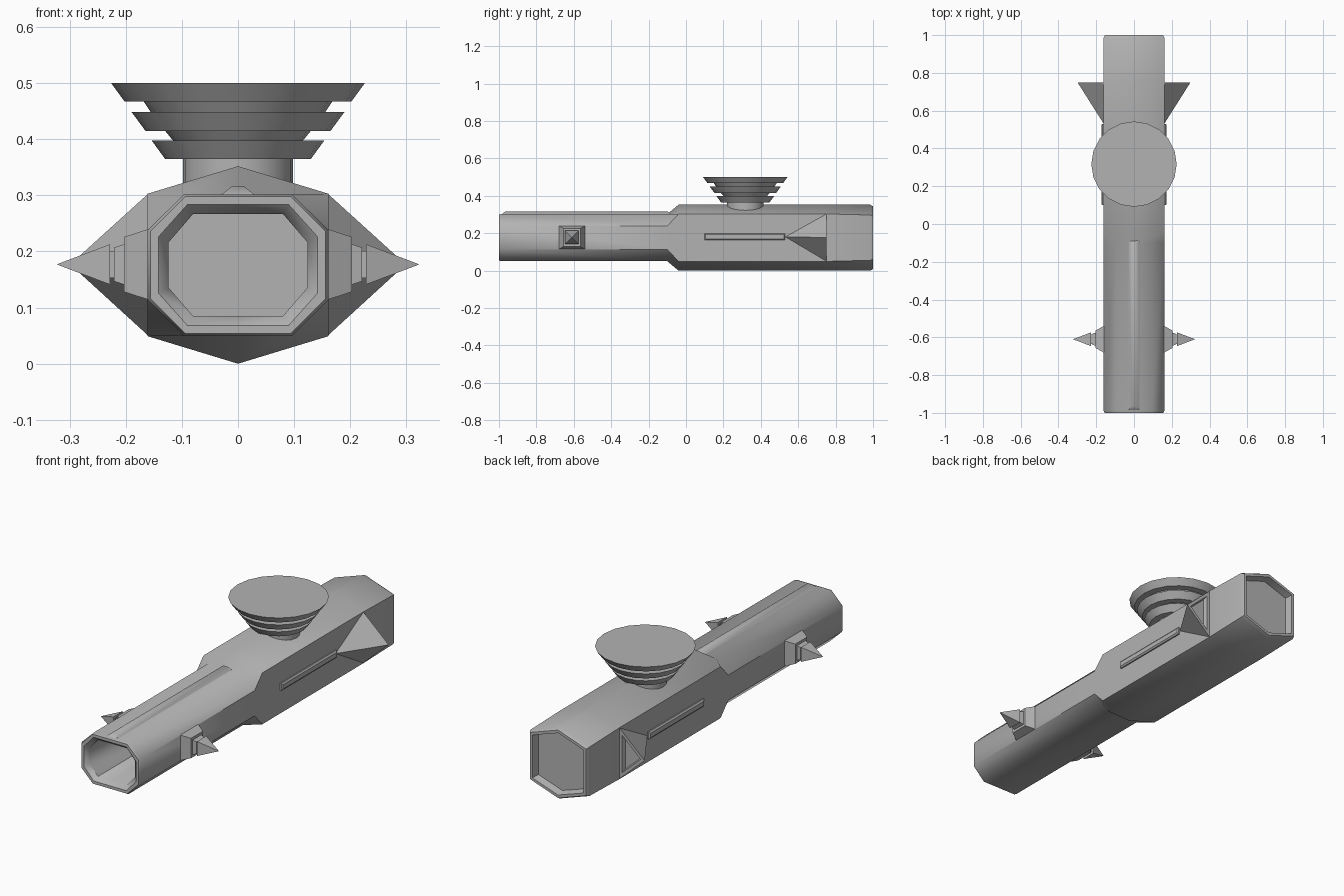
import bpy, bmesh, math

if "Cube" in bpy.data.objects:
    bpy.data.objects.remove(bpy.data.objects["Cube"])

CZ = 0.176  # height of the body axis

grey = bpy.data.materials.new("dark_grey")
grey.diffuse_color = (0.45, 0.45, 0.45, 1)
grey.use_nodes = True
grey.node_tree.nodes["Principled BSDF"].inputs["Base Color"].default_value = grey.diffuse_color


def finish(name, bm, smooth=0):
    bmesh.ops.remove_doubles(bm, verts=bm.verts[:], dist=1e-5)
    bmesh.ops.recalc_face_normals(bm, faces=bm.faces[:])
    me = bpy.data.meshes.new(name)
    bm.to_mesh(me)
    bm.free()
    me.materials.append(grey)
    ob = bpy.data.objects.new(name, me)
    bpy.context.collection.objects.link(ob)
    if smooth:
        bpy.ops.object.select_all(action='DESELECT')
        ob.select_set(True)
        bpy.context.view_layer.objects.active = ob
        bpy.ops.object.shade_smooth_by_angle(angle=math.radians(smooth))
    return ob


def loft(name, rings, smooth=0):
    """Skin matching rings of points and cap both ends."""
    bm = bmesh.new()
    rows = [[bm.verts.new(p) for p in r] for r in rings]
    n = len(rows[0])
    for a, b in zip(rows, rows[1:]):
        for i in range(n):
            j = (i + 1) % n
            bm.faces.new((a[i], a[j], b[j], b[i]))
    bm.faces.new(rows[0])
    bm.faces.new(rows[-1])
    return finish(name, bm, smooth)


def section(y, w, top, cx, h, cz):
    half = [(0, top), (cx, h), (w, cz), (w, -cz), (cx, -h)]
    pts = half + [(-x, -z) for x, z in half]
    return [(x, y, CZ + z) for x, z in pts]


def octagon(y, w, h, cx, cz):
    return section(y, w, h, cx, h, cz)


def hexagon(y, w, top, h):
    return section(y, w, top, w, h, h)


# Body: deep muzzle bore, octagonal front, hexagonal rear, shallow rear recess
loft("body", [
    octagon(-0.50, 0.124, 0.091, 0.080, 0.040),
    octagon(-0.98, 0.124, 0.091, 0.080, 0.040),
    octagon(-1.00, 0.142, 0.108, 0.090, 0.050),
    octagon(-1.00, 0.156, 0.122, 0.094, 0.060),
    octagon(-0.988, 0.161, 0.126, 0.096, 0.0625),
    octagon(-0.10, 0.161, 0.126, 0.096, 0.0625),
    hexagon(-0.04, 0.161, 0.176, 0.127),
    hexagon(0.75, 0.161, 0.176, 0.127),
    hexagon(0.985, 0.161, 0.176, 0.121),
    hexagon(1.00, 0.154, 0.168, 0.115),
    hexagon(1.00, 0.140, 0.153, 0.106),
    hexagon(0.965, 0.132, 0.144, 0.100),
], smooth=42)

# Raised strip along the top of the barrel
loft("top_strip", [
    [(-0.030, y0, 0.301), (0.030, y0, 0.301), (0.010, y1, 0.317), (-0.010, y1, 0.317)]
    for y0, y1 in ((-0.985, -0.965), (-0.08, -0.10))
], smooth=42)

for s, side in ((1, "right"), (-1, "left")):
    # Stepped side mount ending in a spike
    steps = [(0.150, 0.070, 0.0625), (0.161, 0.070, 0.0625), (0.203, 0.046, 0.049),
             (0.203, 0.034, 0.036), (0.221, 0.030, 0.030), (0.221, 0.024, 0.024),
             (0.228, 0.024, 0.024), (0.228, 0.036, 0.036), (0.322, 0.0005, 0.0005)]
    loft(side + "_spike", [
        [(s * x, -0.61 + a * hy, 0.177 + b * hz)
         for a, b in ((-1, -1), (1, -1), (1, 1), (-1, 1))]
        for x, hy, hz in steps])

    # Raised side rail
    loft(side + "_rail", [
        [(s * x, 0.315 + a * hy, 0.181 + b * hz)
         for a, b in ((-1, -1), (1, -1), (1, 1), (-1, 1))]
        for x, hy, hz in ((0.15, 0.215, 0.018), (0.167, 0.215, 0.018), (0.173, 0.21, 0.011))])

    # Wedge fin with a recessed rear panel
    bm = bmesh.new()
    tip, up, low, out = [bm.verts.new((s * x, y, z)) for x, y, z in (
        (0.16, 0.53, 0.18), (0.16, 0.75, 0.303), (0.16, 0.75, 0.05), (0.299, 0.75, 0.177))]
    rear = bm.faces.new((up, low, out))
    for f in ((tip, up, out), (tip, out, low), (tip, low, up)):
        bm.faces.new(f)
    bmesh.ops.recalc_face_normals(bm, faces=bm.faces[:])
    bmesh.ops.inset_individual(bm, faces=[rear], thickness=0.015, use_even_offset=True)
    bmesh.ops.inset_individual(bm, faces=[rear], thickness=0.006, depth=-0.02,
                               use_even_offset=True)
    finish(side + "_fin", bm)

# Stem and stacked flaring discs on top
profile = [(0.098, 0.29), (0.098, 0.365), (0.130, 0.365), (0.154, 0.398), (0.116, 0.398),
           (0.130, 0.415), (0.165, 0.415), (0.190, 0.449), (0.156, 0.449),
           (0.168, 0.467), (0.202, 0.467), (0.226, 0.50)]
N = 20
loft("top_dish", [
    [(r * math.cos(2 * math.pi * i / N), 0.317 + r * math.sin(2 * math.pi * i / N), z)
     for i in range(N)] for r, z in profile], smooth=30)
